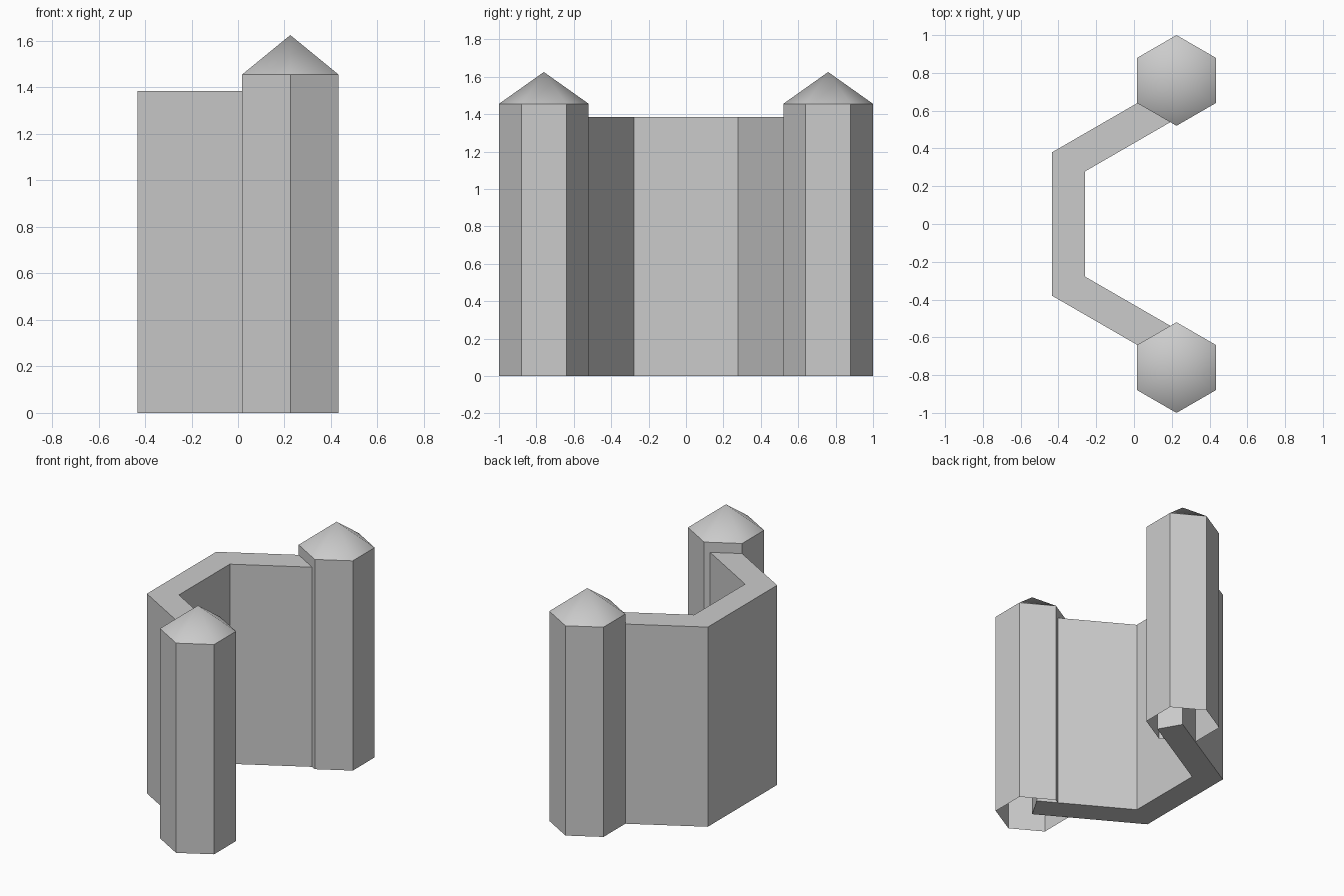
import bpy
import bmesh
from math import sin, cos, pi

if "Cube" in bpy.data.objects:
    bpy.data.objects.remove(bpy.data.objects["Cube"])

CX = 0.225           # x of the tower centres and of the wall's hexagon centre
WALL_R = 0.76        # radius of the half hexagon the wall follows
TOWER_R = 0.24
WALL_H, TOWER_H, APEX_H = 1.385, 1.455, 1.625


def add_object(name, bm):
    mesh = bpy.data.meshes.new(name)
    bm.to_mesh(mesh)
    bm.free()
    obj = bpy.data.objects.new(name, mesh)
    bpy.context.collection.objects.link(obj)
    return obj


def hex_ring(bm, y, z):
    # Hexagon with corners pointing along +y and -y
    angles = [pi / 2 + i * pi / 3 for i in range(6)]
    return [bm.verts.new((CX + TOWER_R * cos(a), y + TOWER_R * sin(a), z)) for a in angles]


# Curtain wall: half hexagon strip thickened inwards, with square-cut ends
bm = bmesh.new()
path = [(CX - WALL_R * cos(a), WALL_R * sin(a)) for a in (-pi / 2, -pi / 6, pi / 6, pi / 2)]
low = [bm.verts.new((x, y, 0)) for x, y in path]
top = [bm.verts.new((x, y, WALL_H)) for x, y in path]
for i in range(3):
    bm.faces.new((low[i], low[i + 1], top[i + 1], top[i]))
wall = add_object("curtain_wall", bm)
thick = wall.modifiers.new("thickness", 'SOLIDIFY')
thick.thickness = 0.175
thick.offset = 1
thick.use_even_offset = True

for side, y in (("front", -WALL_R), ("back", WALL_R)):
    # Tower shaft: hexagonal tube, open underneath
    bm = bmesh.new()
    low, top = hex_ring(bm, y, 0), hex_ring(bm, y, TOWER_H)
    for i in range(6):
        j = (i + 1) % 6
        bm.faces.new((low[i], low[j], top[j], top[i]))
    add_object(side + "_tower", bm)

    # Pointed roof, smooth shaded
    bm = bmesh.new()
    rim = hex_ring(bm, y, TOWER_H)
    apex = bm.verts.new((CX, y, APEX_H))
    for i in range(6):
        bm.faces.new((rim[i], rim[(i + 1) % 6], apex)).smooth = True
    add_object(side + "_tower_roof", bm)
